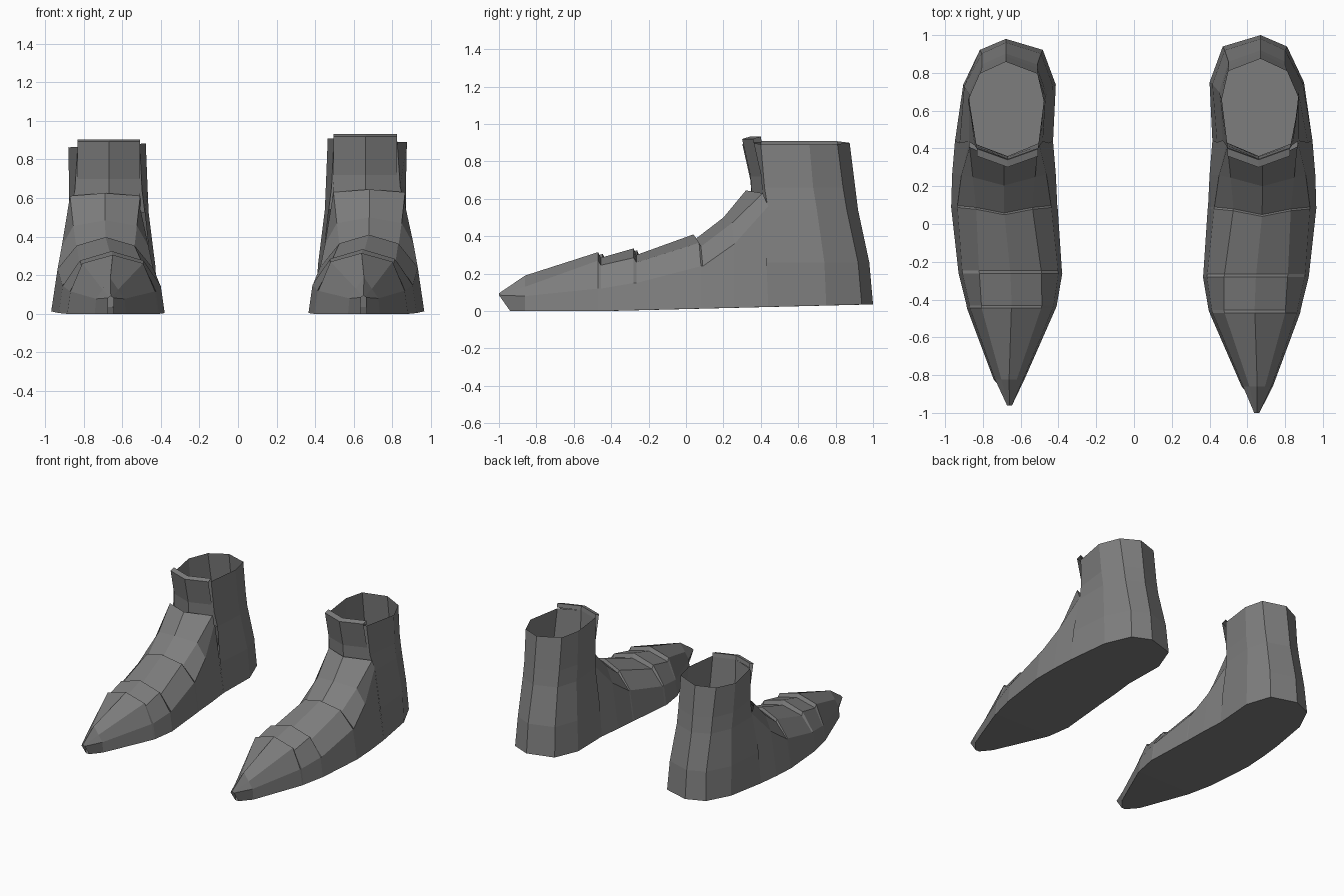
import bpy

if "Cube" in bpy.data.objects:
    bpy.data.objects.remove(bpy.data.objects["Cube"])

grey = bpy.data.materials.new("boot grey")
grey.diffuse_color = (0.21, 0.21, 0.21, 1)
grey.use_nodes = True
grey.node_tree.nodes["Principled BSDF"].inputs["Base Color"].default_value = grey.diffuse_color


def sole_z(y):
    return max(0.0, 0.025 * (y + 0.45))


def right_side(p):
    return p


def left_side(p):
    # the left boot is a mirrored, very slightly smaller copy
    return (-(p[0] * 0.98 + 0.022), p[1] * 0.97 + 0.01, p[2] * 0.97)


def make(name, verts, faces, side):
    if side is left_side:
        faces = [f[::-1] for f in faces]
    me = bpy.data.meshes.new(name)
    me.from_pydata([side(v) for v in verts], [], faces)
    me.materials.append(grey)
    me.update()
    bpy.context.collection.objects.link(bpy.data.objects.new(name, me))


def loft(rows, closed=False, skip=lambda r, c: False):
    n = len(rows[0])
    verts = [p for row in rows for p in row]
    faces = []
    for r in range(len(rows) - 1):
        for c in range(n if closed else n - 1):
            if not skip(r, c):
                d = (c + 1) % n
                faces.append((r * n + c, r * n + d, (r + 1) * n + d, (r + 1) * n + c))
    return verts, faces


# Foot stations from toe to ankle: y, inner x, outer x, side z, shoulder z,
# ridge z, shoulder width ratio, backward sweep of the sides.
# Paired stations form the stepped edges of the overlapping plates.
STATIONS = [
    (-1.00, .635, .665, .085, .090, .095, .50, .00),
    (-0.86, .570, .735, .080, .130, .190, .50, .00),
    (-0.47, .400, .880, .120, .270, .315, .67, .00),
    (-0.455, .395, .882, .120, .245, .285, .67, .00),
    (-0.28, .365, .925, .150, .285, .335, .60, .00),
    (-0.265, .367, .927, .150, .260, .300, .60, .00),
    (0.04, .390, .965, .240, .365, .410, .53, .04),
    (0.05, .392, .965, .240, .345, .385, .53, .04),
    (0.20, .400, .960, .360, .470, .500, .60, .06),
    (0.32, .415, .945, .560, .630, .645, .70, .12),
]


def arch(s):
    y, xi, xo, zs, zh, zt, w, dy = s
    cx, h, inset = (xi + xo) / 2, (xo - xi) / 2, 0.14 * zs * min(1, (xo - xi) * 4)
    ys = y + (0.06 if y < -0.95 else dy)
    return [(xi, ys, sole_z(ys)), (xi + inset, y + dy, zs),
            (cx - h * w, y + dy * .75, zh), (cx, y, zt), (cx + h * w, y + dy * .75, zh),
            (xo - inset, y + dy, zs), (xo, ys, sole_z(ys))]


# Shaft rings: z, then x,y of the columns, starting at front centre
RINGS = [
    (0.03, [(.66, .36), (.945, .44), (.90, .75), (.81, .94), (.67, 1.0), (.47, .94), (.40, .75), (.415, .44)]),
    (0.26, [(.66, .36), (.92, .43), (.895, .74), (.80, .92), (.67, .98), (.48, .92), (.415, .74), (.44, .43)]),
    (0.54, [(.66, .36), (.87, .44), (.87, .70), (.80, .86), (.67, .92), (.50, .86), (.45, .70), (.47, .44)]),
    (0.66, [(.66, .355), (.84, .42), (.87, .68), (.80, .84), (.67, .905), (.50, .84), (.455, .68), (.485, .42)]),
    (0.90, [(.66, .345), (.825, .40), (.875, .66), (.81, .81), (.67, .875), (.50, .81), (.465, .66), (.497, .40)]),
]

# Tongue profile: y of centre, z
TONGUE = [(.355, .56), (.345, .72), (.30, .92), (.34, .932), (.345, .90)]

for label, side in (("right", right_side), ("left", left_side)):
    # plated foot
    arches = [arch(s) for s in STATIONS]
    make(label + "_plated_foot", *loft(arches), side)

    # ankle shaft, open on top and open towards the foot
    rows = []
    for z, pts in RINGS:
        rows.append([(x, y, sole_z(y) if z < 0.1 else z + (0.05 * (0.66 - x) if z > 0.8 else 0))
                     for x, y in pts])
    make(label + "_ankle_shaft", *loft(rows, True, lambda r, c: r < 2 and c in (0, 7)), side)

    # flared tongue at the front of the shaft
    rows = [[(.495, y + .06, z), (.66, y, z), (.825, y + .06, z)] for y, z in TONGUE]
    make(label + "_tongue", *loft(rows), side)

    # flat sole following the outline of foot and heel, in cross strips
    inner = [a[0] for a in arches]
    outer = [a[6] for a in arches]
    heel = [(x, y, sole_z(y)) for x, y in RINGS[0][1]]
    inner += [heel[6], heel[5], heel[4]]
    outer += [heel[2], heel[3], heel[4]]
    rows = [[o, i] for i, o in zip(inner, outer)]
    verts, faces = loft(rows[:-1])
    verts.append(heel[4])
    n = len(verts) - 1
    faces.append((n - 2, n - 1, n))
    make(label + "_sole", verts, faces, side)
